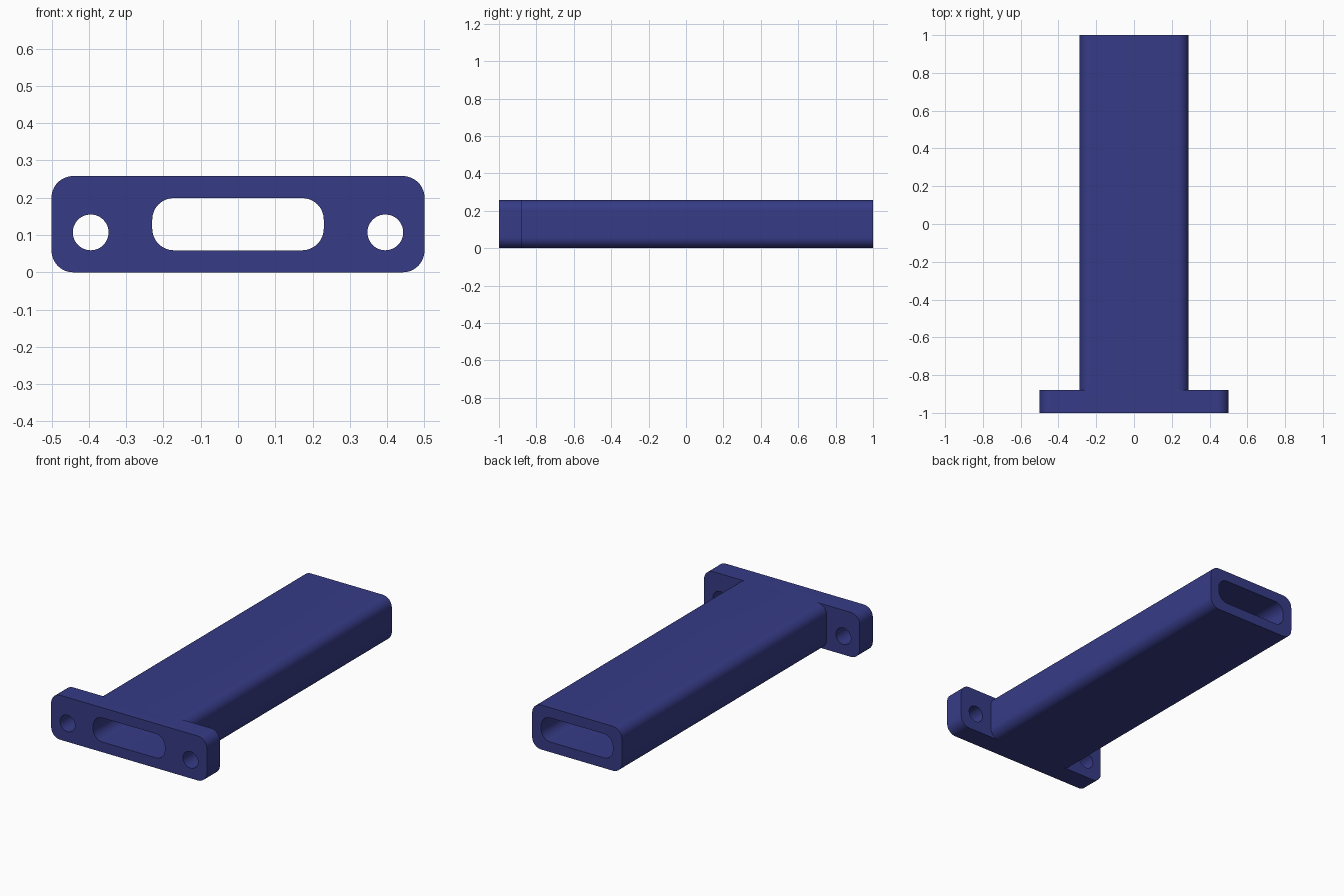
import bpy, bmesh, math

if "Cube" in bpy.data.objects:
    bpy.data.objects.remove(bpy.data.objects["Cube"])

HEIGHT = 0.258
FRONT, FLANGE_BACK, BACK = -1.0, -0.88, 1.0

blue = bpy.data.materials.new("navy_blue")
blue.diffuse_color = (0.037, 0.044, 0.24, 1)
blue.use_nodes = True
blue.node_tree.nodes["Principled BSDF"].inputs["Base Color"].default_value = blue.diffuse_color


def rounded_rect(cx, cz, half_w, half_h, r, steps=12):
    """Outline of a rounded rectangle in the x-z plane."""
    pts = []
    for i, (sx, sz) in enumerate([(1, 1), (-1, 1), (-1, -1), (1, -1)]):
        for k in range(steps + 1):
            a = math.pi / 2 * (i + k / steps)
            pts.append((cx + sx * (half_w - r) + r * math.cos(a),
                        cz + sz * (half_h - r) + r * math.sin(a)))
    return pts


def circle(cx, cz, r, n=48):
    return [(cx + r * math.cos(2 * math.pi * k / n),
             cz + r * math.sin(2 * math.pi * k / n)) for k in range(n)]


def prism(name, outline, y0, y1):
    """Extrude an x-z outline along y."""
    bm = bmesh.new()
    face = bm.faces.new([bm.verts.new((x, y0, z)) for x, z in outline])
    ext = bmesh.ops.extrude_face_region(bm, geom=[face], use_keep_orig=True)
    for v in ext["geom"]:
        if isinstance(v, bmesh.types.BMVert):
            v.co.y = y1
    bmesh.ops.recalc_face_normals(bm, faces=bm.faces)
    mesh = bpy.data.meshes.new(name)
    bm.to_mesh(mesh)
    bm.free()
    mesh.materials.append(blue)
    obj = bpy.data.objects.new(name, mesh)
    bpy.context.collection.objects.link(obj)
    return obj


def combine(body, other, operation):
    """Apply an exact boolean and discard the second solid."""
    mod = body.modifiers.new("combine", 'BOOLEAN')
    mod.operation, mod.solver, mod.object = operation, 'EXACT', other
    bpy.context.view_layer.objects.active = body
    bpy.ops.object.modifier_apply(modifier=mod.name)
    bpy.data.objects.remove(other, do_unlink=True)


mid = HEIGHT / 2

# Wide mounting flange joined to the long tube
body = prism("flanged_tube", rounded_rect(0, mid, 0.5, mid, 0.058), FRONT, FLANGE_BACK)
tube = prism("tube", rounded_rect(0, mid, 0.288, mid, 0.058), FRONT + 0.05, BACK)
combine(body, tube, 'UNION')

# Slot through the full length
slot = prism("slot_cutter", rounded_rect(0, mid, 0.23, 0.07, 0.058), FRONT - 0.1, BACK + 0.1)
combine(body, slot, 'DIFFERENCE')

# Bolt holes through the flange ears
for side in (-1, 1):
    hole = prism("hole_cutter", circle(side * 0.395, 0.107, 0.048), FRONT - 0.1, FLANGE_BACK + 0.1)
    combine(body, hole, 'DIFFERENCE')

# Smooth rounded corners, keep edges sharp
bpy.ops.object.select_all(action='DESELECT')
body.select_set(True)
bpy.context.view_layer.objects.active = body
bpy.ops.object.shade_smooth_by_angle(angle=math.radians(30))
